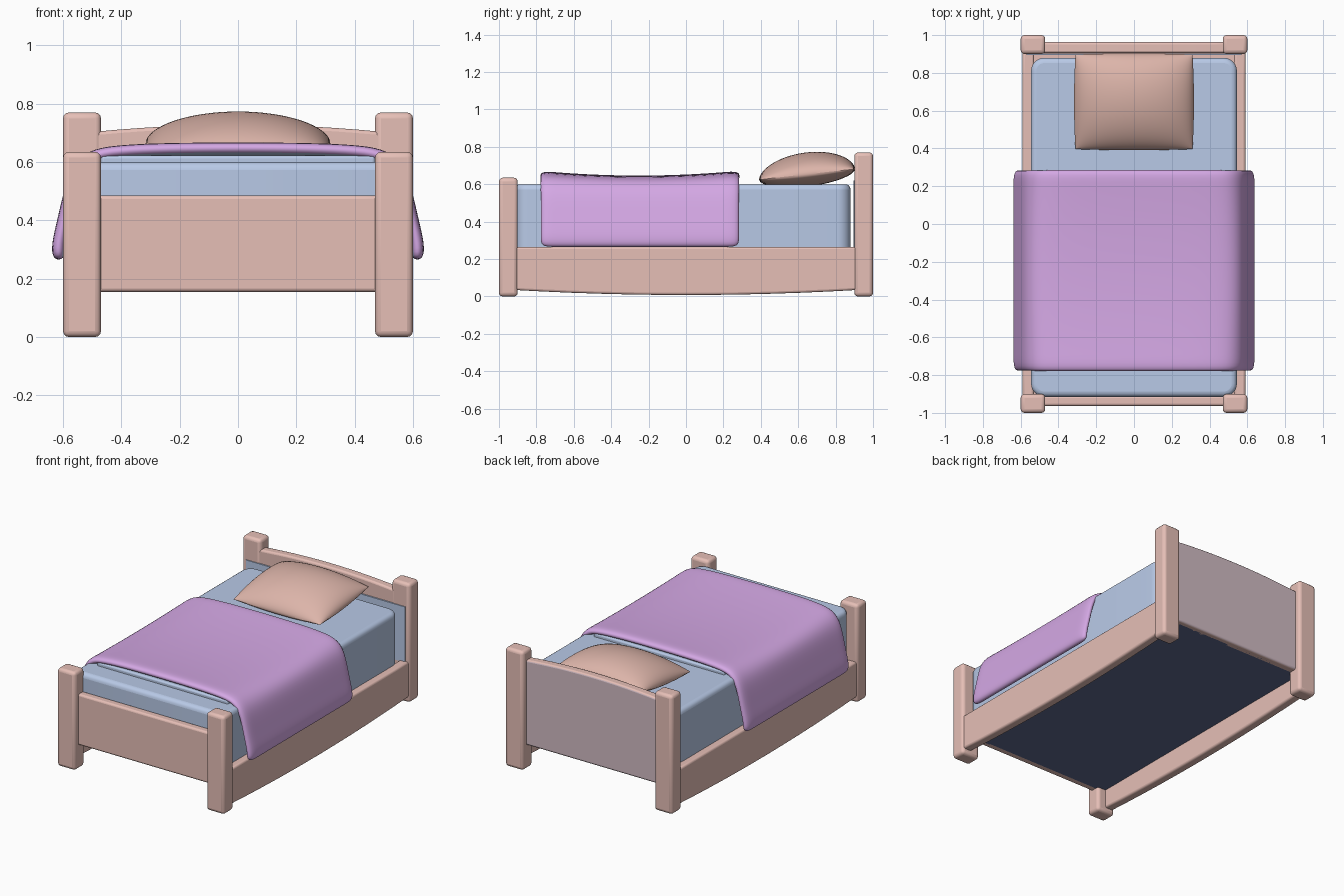
import bpy
import bmesh
from math import radians, sin, cos

cube = bpy.data.objects.get("Cube")
if cube:
    bpy.data.objects.remove(cube)


def material(name, r, g, b):
    m = bpy.data.materials.new(name)
    m.use_nodes = True
    m.diffuse_color = (r, g, b, 1)
    bsdf = m.node_tree.nodes["Principled BSDF"]
    bsdf.inputs["Base Color"].default_value = (r, g, b, 1)
    bsdf.inputs["Roughness"].default_value = 0.8
    return m


wood = material("pink wood", 0.79, 0.52, 0.47)
wood_back = material("grey mauve wood", 0.64, 0.50, 0.55)
pillow_cloth = material("peach cloth", 0.72, 0.46, 0.40)
linen = material("pale blue linen", 0.50, 0.61, 0.83)
violet = material("violet cloth", 0.66, 0.39, 0.78)
navy = material("dark navy", 0.11, 0.14, 0.27)


def finish(name, bm, mats, bevel=0, subsurf=0, segments=3):
    """Turn a bmesh into a smooth-shaded object with rounding."""
    bmesh.ops.recalc_face_normals(bm, faces=bm.faces)
    mesh = bpy.data.meshes.new(name)
    bm.to_mesh(mesh)
    bm.free()
    obj = bpy.data.objects.new(name, mesh)
    bpy.context.collection.objects.link(obj)
    for m in mats:
        mesh.materials.append(m)
    if bevel:
        mod = obj.modifiers.new("Rounding", "BEVEL")
        mod.width = bevel
        mod.segments = segments
        mod.limit_method = "ANGLE"
        mod.angle_limit = radians(40)
    if subsurf:
        mod = obj.modifiers.new("Softness", "SUBSURF")
        mod.levels = mod.render_levels = subsurf
    bpy.ops.object.select_all(action="DESELECT")
    obj.select_set(True)
    bpy.context.view_layer.objects.active = obj
    bpy.ops.object.shade_smooth_by_angle(angle=radians(45))
    return obj


def loft(rings):
    """Join equal closed rings into a capped solid."""
    bm = bmesh.new()
    loops = [[bm.verts.new(p) for p in ring] for ring in rings]
    n = len(loops[0])
    for a, b in zip(loops, loops[1:]):
        for i in range(n):
            j = (i + 1) % n
            bm.faces.new((a[i], a[j], b[j], b[i]))
    bm.faces.new(loops[0])
    bm.faces.new(loops[-1])
    bmesh.ops.recalc_face_normals(bm, faces=bm.faces)
    return bm


def box_mesh(x0, x1, y0, y1, z0, z1):
    return loft([[(x0, y0, z), (x1, y0, z), (x1, y1, z), (x0, y1, z)]
                 for z in (z0, z1)])


def steps(a, b, n):
    return [a + (b - a) * i / n for i in range(n + 1)]


# Corner posts
for end, y, top in (("front", -0.95, 0.635), ("back", 0.95, 0.77)):
    for side, s in (("left", 1), ("right", -1)):
        bm = box_mesh(s * 0.535 - 0.065, s * 0.535 + 0.065,
                      y - 0.05, y + 0.05, 0, top)
        finish(f"{end}_{side}_post", bm, [wood], 0.02)

# Side rails with a slightly bowed lower edge
for side, s in (("left", 1), ("right", -1)):
    rings = []
    for y in steps(-0.92, 0.92, 12):
        low = 0.008 + 0.027 * (y / 0.92) ** 2
        rings.append([(s * 0.53, y, low), (s * 0.59, y, low),
                      (s * 0.59, y, 0.265), (s * 0.53, y, 0.265)])
    finish(f"{side}_side_rail", loft(rings), [wood], 0.012)


def end_board(name, y0, y1, top, arch, back_mat):
    rings = []
    for x in steps(-0.5, 0.5, 12):
        z = top + arch * (1 - (x / 0.5) ** 2)
        rings.append([(x, y0, 0.155), (x, y1, 0.155), (x, y1, z), (x, y0, z)])
    bm = loft(rings)
    for f in bm.faces:
        f.material_index = int(f.normal.y > 0.9)
    finish(name, bm, [wood, back_mat], 0.012)


end_board("footboard", -0.963, -0.91, 0.485, 0, wood)
end_board("headboard", 0.905, 0.963, 0.703, 0.025, wood_back)

# Bluish panel behind the head of the mattress
finish("headboard_panel", box_mesh(-0.57, 0.57, 0.8945, 0.9035, 0.26, 0.62),
       [linen])

# Bed base, dark only underneath
bm = box_mesh(-0.535, 0.535, -0.93, 0.93, 0.155, 0.18)
for f in bm.faces:
    f.material_index = int(f.normal.z < -0.5)
finish("bed_base", bm, [wood, navy])

# Mattress with rounded corners in plan
radius = 0.07
plan = []
for k, (sx, sy) in enumerate(((1, 1), (-1, 1), (-1, -1), (1, -1))):
    for t in steps(90 * k, 90 * k + 90, 6):
        plan.append((sx * (0.545 - radius) + radius * cos(radians(t)),
                     -0.0175 + sy * (0.8975 - radius) + radius * sin(radians(t))))
bm = loft([[(x, y, z) for x, y in plan] for z in (0.17, 0.6)])
finish("mattress", bm, [linen], 0.028, 0, 4)

# Folded sheet filling the space under the blanket
finish("folded_sheet", box_mesh(-0.47, 0.47, -0.775, 0.28, 0.58, 0.622),
       [linen], 0.01)

# Blanket draped over the sides, with a shallow sag along its length
half = [(0, 0.673), (0.25, 0.671), (0.42, 0.663), (0.515, 0.645),
        (0.572, 0.585), (0.598, 0.5), (0.62, 0.4), (0.64, 0.32), (0.637, 0.262)]
profile = [(-x, z) for x, z in half[:0:-1]] + half
bm = bmesh.new()
rows = []
for y in steps(-0.78, 0.287, 12):
    sag = 0.027 * (1 - ((y + 0.25) / 0.54) ** 2)
    rows.append([bm.verts.new((x, y, z - sag * max(0, (z - 0.6) / 0.075)))
                 for x, z in profile])
for a, b in zip(rows, rows[1:]):
    for i in range(len(a) - 1):
        bm.faces.new((a[i], a[i + 1], b[i + 1], b[i]))
blanket = finish("blanket", bm, [violet, linen], 0, 2)
shell = blanket.modifiers.new("Thickness", "SOLIDIFY")
shell.thickness = 0.045
shell.offset = -1
shell.material_offset = 1
blanket.modifiers.move(1, 0)

# Pillow: two puffed sheets joined at the seam, tilted up at the back
N = 16
bm = bmesh.new()
for puff in (0.12, -0.065):
    grid = []
    for v in steps(-1, 1, N):
        row = []
        for u in steps(-1, 1, N):
            # Ease the spacing so the rim curves smoothly
            a, b = 1.5 * u - 0.5 * u ** 3, 1.5 * v - 0.5 * v ** 3
            h = max(0, 1 - a * a) ** 0.5 * max(0, 1 - b * b) ** 0.55
            x = a * (0.312 + 0.008 * (1 - b * b))
            y = 0.647 + b * (0.252 + 0.006 * (1 - a * a))
            row.append(bm.verts.new((x, y, 0.652 + 0.028 * b + puff * h)))
        grid.append(row)
    for r, s in zip(grid, grid[1:]):
        for i in range(N):
            bm.faces.new((r[i], r[i + 1], s[i + 1], s[i]))
bmesh.ops.remove_doubles(bm, verts=bm.verts, dist=0.0005)
finish("pillow", bm, [pillow_cloth], 0, 1)
